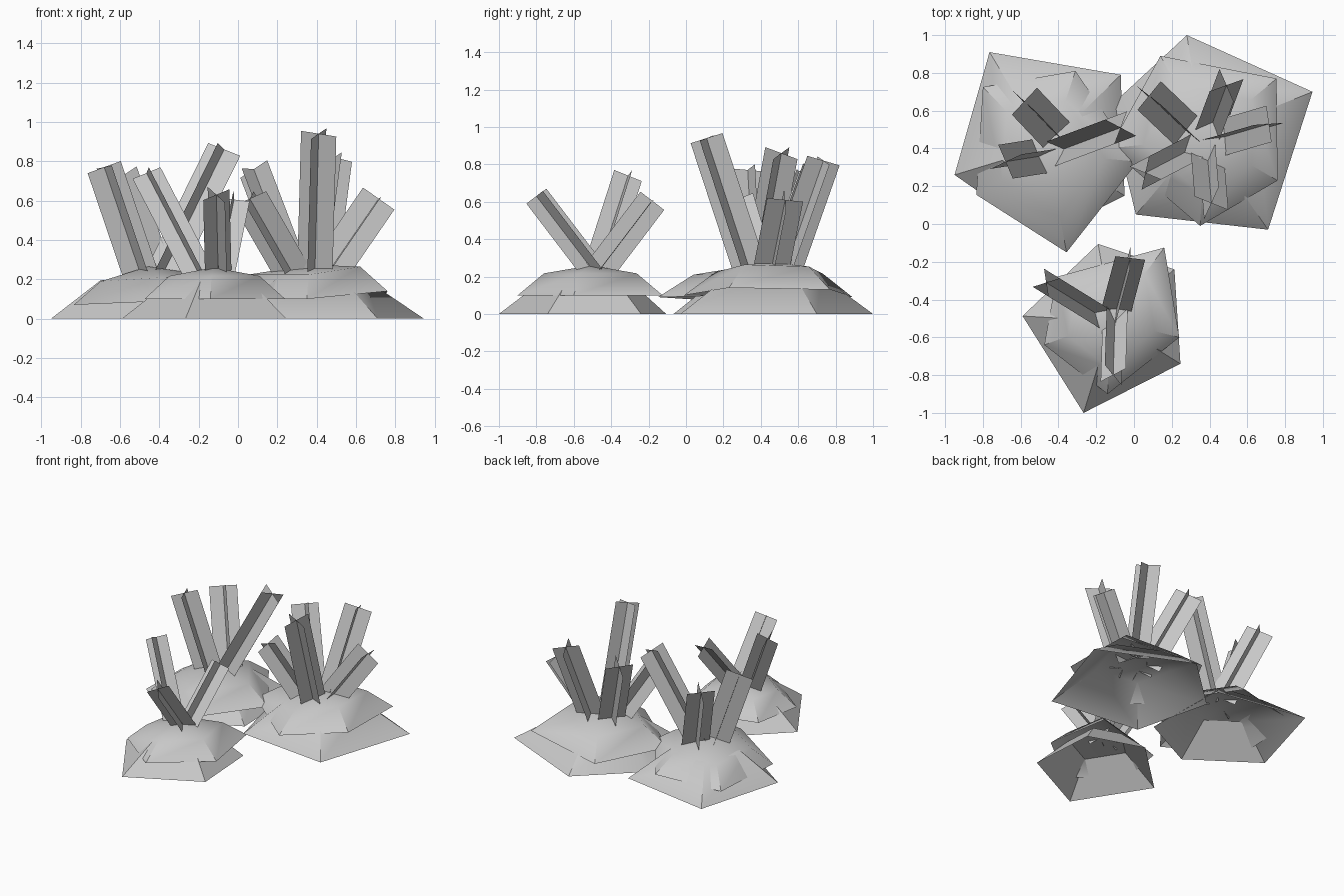
import bpy
import math
from mathutils import Vector

cube = bpy.data.objects.get("Cube")
if cube:
    bpy.data.objects.remove(cube, do_unlink=True)

SHADE = (0.58, 0.58, 0.58, 1.0)
grey = bpy.data.materials.new("plain_grey")
grey.use_nodes = True
grey.diffuse_color = SHADE
grey.node_tree.nodes["Principled BSDF"].inputs["Base Color"].default_value = SHADE


def add_object(name, verts, faces, smooth=False):
    mesh = bpy.data.meshes.new(name)
    mesh.from_pydata([tuple(v) for v in verts], [], faces)
    mesh.materials.append(grey)
    obj = bpy.data.objects.new(name, mesh)
    bpy.context.collection.objects.link(obj)
    if smooth:
        bpy.ops.object.select_all(action='DESELECT')
        obj.select_set(True)
        bpy.context.view_layer.objects.active = obj
        bpy.ops.object.shade_smooth_by_angle(angle=math.radians(40))
    return obj


def add_shell(name, rim, inset, rise, top_height):
    """Open five-sided cap: rim, shoulder ring and a low apex."""
    rim = [Vector(p).to_3d() for p in rim]
    count = len(rim)
    centre = sum(rim, Vector()) / count
    shoulder = []
    for p in rim:
        inner = centre.lerp(p, inset)
        inner.z = p.z + rise
        shoulder.append(inner)
    apex = Vector((centre.x, centre.y, top_height))
    faces = []
    for i in range(count):
        j = (i + 1) % count
        faces.append((i, j, count + j, count + i))
        faces.append((count + i, count + j, 2 * count))
    add_object(name, rim + shoulder + [apex], faces, smooth=True)


def add_stem(name, foot, tip, roll, width):
    """Two long plates crossing at right angles along a leaning axis."""
    foot = Vector((*foot, 0.21))
    tip = Vector(tip)
    axis = (tip - foot).normalized()
    flat = Vector((-axis.y, axis.x, 0)).normalized()
    rise = axis.cross(flat)
    verts, faces = [], []
    for turn in (roll, roll + 90):
        angle = math.radians(turn)
        side = (flat * math.cos(angle) + rise * math.sin(angle)) * width / 2
        start = len(verts)
        verts += [foot - side, foot + side, tip + side, tip - side]
        faces.append(tuple(range(start, start + 4)))
    add_object(name, verts, faces)


def add_clump(name, lower_rim, upper_rim, height, width, stems):
    add_shell(name + "_lower_shell", lower_rim, 0.48, height * 0.74, height * 0.78)
    add_shell(name + "_upper_shell", upper_rim, 0.64, height * 0.45, height)
    for label, (foot, tip, roll) in stems.items():
        add_stem(f"{name}_{label}_stem", foot, tip, roll, width)


# Back clump on the model's left
add_clump(
    "back_left_clump",
    lower_rim=[(0.28, 1.0), (-0.13, 0.62), (0.01, 0.05), (0.71, -0.03), (0.945, 0.7)],
    upper_rim=[(0.14, 0.89, 0.09), (-0.13, 0.4, 0.1), (0.35, -0.01, 0.1),
               (0.76, 0.23, 0.14), (0.755, 0.77, 0.13)],
    height=0.275, width=0.195,
    stems={
        "front": ((0.39, 0.35), (0.41, 0.11, 0.94), -28),
        "back": ((0.41, 0.52), (0.49, 0.735, 0.82), 42),
        "outer": ((0.44, 0.45), (0.715, 0.53, 0.61), -10),
        "inner_back": ((0.29, 0.48), (0.08, 0.68, 0.76), 5),
        "inner_front": ((0.29, 0.39), (0.06, 0.27, 0.61), 45),
    })

# Back clump on the model's right
add_clump(
    "back_right_clump",
    lower_rim=[(-0.765, 0.91), (-0.95, 0.26), (-0.48, -0.067), (-0.05, 0.15), (-0.07, 0.79)],
    upper_rim=[(-0.8, 0.725, 0.07), (-0.835, 0.155, 0.07), (-0.357, -0.15, 0.09),
               (0.02, 0.33, 0.1), (-0.31, 0.81, 0.1)],
    height=0.265, width=0.195,
    stems={
        "outer": ((-0.49, 0.36), (-0.68, 0.33, 0.77), 15),
        "back": ((-0.4, 0.46), (-0.58, 0.65, 0.73), 4),
        "inner": ((-0.39, 0.39), (-0.07, 0.51, 0.86), 45),
    })

# Small front clump
add_clump(
    "front_clump",
    lower_rim=[(-0.267, -1.0), (0.246, -0.74), (0.214, -0.24), (-0.19, -0.106), (-0.59, -0.487)],
    upper_rim=[(-0.475, -0.64, 0.1), (-0.14, -0.9, 0.1), (0.24, -0.6, 0.1),
               (0.16, -0.125, 0.1), (-0.41, -0.28, 0.1)],
    height=0.26, width=0.16,
    stems={
        "back_right": ((-0.19, -0.48), (-0.465, -0.31, 0.74), 45),
        "front": ((-0.1, -0.48), (-0.11, -0.8, 0.63), 35),
        "back_left": ((-0.1, -0.48), (-0.02, -0.18, 0.605), 10),
    })
